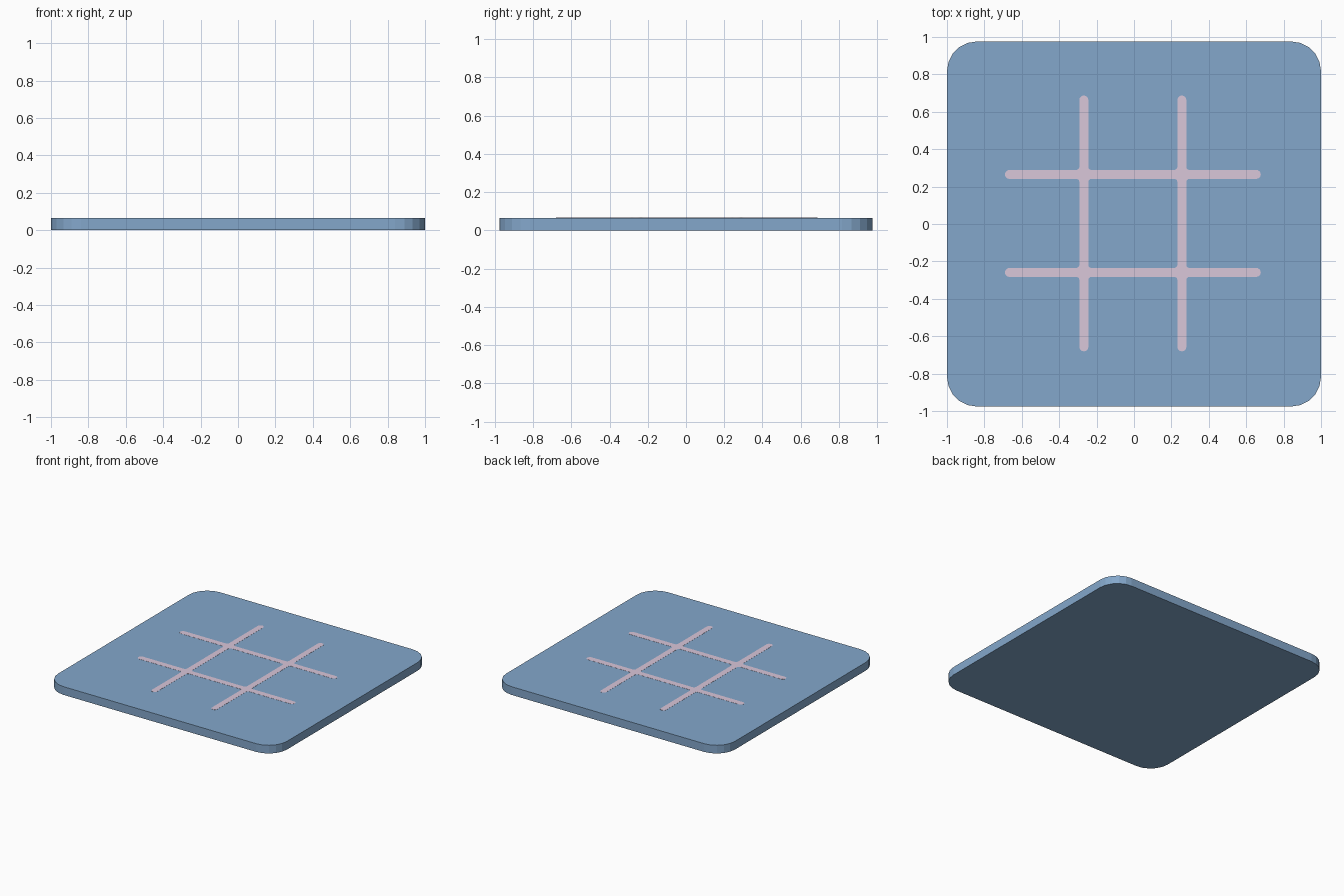
import bpy, bmesh
from math import cos, sin, radians

if "Cube" in bpy.data.objects:
    bpy.data.objects.remove(bpy.data.objects["Cube"])

HALF_X, HALF_Y, THICK = 1.0, 0.976, 0.065


def material(name, rgb):
    mat = bpy.data.materials.new(name)
    mat.diffuse_color = (*rgb, 1.0)
    mat.use_nodes = True
    mat.node_tree.nodes["Principled BSDF"].inputs["Base Color"].default_value = mat.diffuse_color
    return mat


def arc(cx, cy, r, a0, a1, steps):
    angles = [radians(a0 + (a1 - a0) * i / steps) for i in range(steps + 1)]
    return [(cx + r * cos(a), cy + r * sin(a)) for a in angles]


def rounded_rect(hx, hy, r, steps):
    pts = []
    for sx, sy, a in ((1, -1, -90), (1, 1, 0), (-1, 1, 90), (-1, -1, 180)):
        pts += arc(sx * (hx - r), sy * (hy - r), r, a, a + 90, steps)
    return pts


# Board: rounded slab with flat corner facets
bm = bmesh.new()
base = bm.faces.new([bm.verts.new((x, y, 0)) for x, y in rounded_rect(HALF_X, HALF_Y, 0.16, 5)])
ext = bmesh.ops.extrude_face_region(bm, geom=[base], use_keep_orig=True)
top = [v for v in ext["geom"] if isinstance(v, bmesh.types.BMVert)]
bmesh.ops.translate(bm, verts=top, vec=(0, 0, THICK))
bmesh.ops.recalc_face_normals(bm, faces=bm.faces)
mesh = bpy.data.meshes.new("board")
bm.to_mesh(mesh)
bm.free()
board = bpy.data.objects.new("board", mesh)
bpy.context.collection.objects.link(board)
mesh.materials.append(material("board_blue", (0.23, 0.39, 0.60)))

# Grid lines: one side's two arms, turned four times, around a rounded centre hole
C, W, L, F = 0.262, 0.024, 0.684, 0.016   # line offset, half width, reach, fillet
side = []
for y in (-C, C):
    side += arc(C + W + F, y - W - F, F, 180, 90, 3)
    side += arc(L - W, y, W, -90, 90, 8)
    side += arc(C + W + F, y + W + F, F, 270, 180, 3)
outline = []
for _ in range(4):
    # the last fillet of each side is the first one of the next, so drop it
    outline += side
    side = [(-y, x) for x, y in side]
n = len(side)
hole = rounded_rect(C - W, C - W, F, 3)

# Each outer corner is shared by two sides: keep only one copy of its fillet
clean = []
for q in range(4):
    clean += outline[q * n:(q + 1) * n - 4]

curve = bpy.data.curves.new("grid_lines", "CURVE")
curve.dimensions = "2D"
curve.fill_mode = "BOTH"
curve.extrude = 0.0005
for pts in (clean, hole):
    spline = curve.splines.new("POLY")
    spline.points.add(len(pts) - 1)
    for p, (x, y) in zip(spline.points, pts):
        p.co = (x, y, 0, 1)
    spline.use_cyclic_u = True
grid = bpy.data.objects.new("grid_lines", curve)
grid.location = (-0.006, 0.003, THICK + 0.0004)
bpy.context.collection.objects.link(grid)
bpy.context.view_layer.objects.active = grid
grid.select_set(True)
bpy.ops.object.convert(target="MESH")
grid = bpy.context.view_layer.objects.active
grid.data.materials.clear()
grid.data.materials.append(material("line_pink", (0.70, 0.57, 0.70)))
